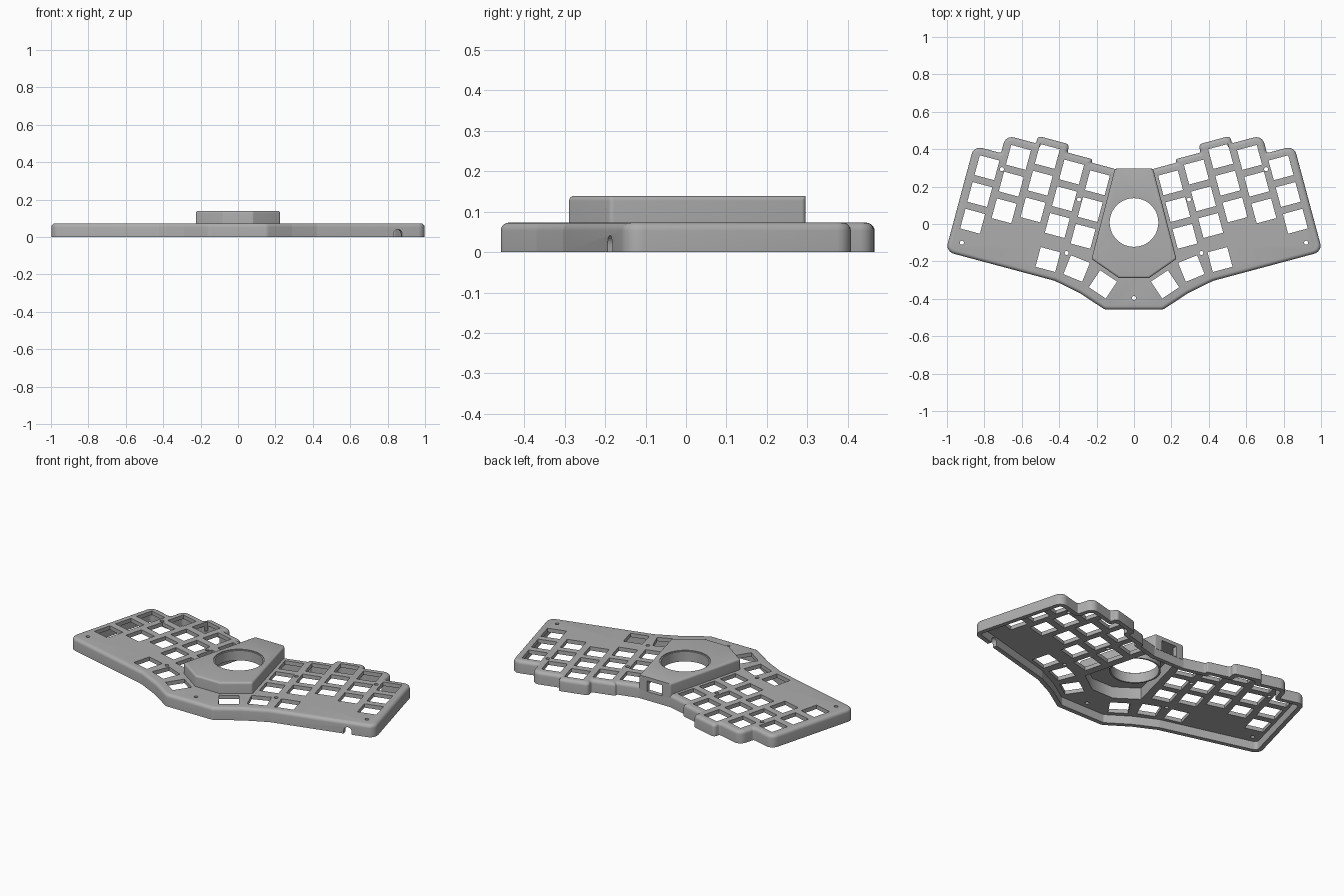
import bpy, bmesh, math
from mathutils import Matrix, Vector

if "Cube" in bpy.data.objects:
    bpy.data.objects.remove(bpy.data.objects["Cube"], do_unlink=True)

grey = bpy.data.materials.new("matte_grey")
grey.use_nodes = True
colour = (0.42, 0.42, 0.42, 1)
grey.diffuse_color = colour
grey.node_tree.nodes["Principled BSDF"].inputs["Base Color"].default_value = colour

TILT = math.radians(15)
TOP, PLATE, HOUSING = 0.073, 0.05, 0.139
WALL = 0.026


def tilted(r, u):
    """Point in the frame of the tilted key columns."""
    return Vector((r * math.cos(TILT) - u * math.sin(TILT),
                   r * math.sin(TILT) + u * math.cos(TILT)))


def mirrored(half):
    """Close a right-half outline listed front to back."""
    return half + [Vector((-p.x, p.y)) for p in reversed(half)]


def inset(pts, d, fixed=None):
    """Move every edge inwards by d, except the fixed one."""
    out, n = [], len(pts)
    for i, p in enumerate(pts):
        a, b = (p - pts[i - 1]).normalized(), (pts[(i + 1) % n] - p).normalized()
        da = 0 if (i - 1) % n == fixed else d
        db = 0 if i == fixed else d
        na, nb = Vector((-a.y, a.x)), Vector((-b.y, b.x))
        det = na.x * nb.y - na.y * nb.x
        out.append(p + Vector((da * nb.y - db * na.y, db * na.x - da * nb.x)) / det)
    return out


def rounded(pts, convex, concave, steps=6):
    """Replace each corner with an arc-like curve of fixed point count."""
    out, n = [], len(pts)
    for i, p in enumerate(pts):
        a, b = pts[i - 1] - p, pts[(i + 1) % n] - p
        turn = math.pi - a.angle(b)
        r = convex if b.x * a.y - b.y * a.x > 0 else concave
        t = min(r * math.tan(turn / 2), 0.47 * min(a.length, b.length))
        r = t / math.tan(turn / 2)
        ua, ub = a.normalized(), b.normalized()
        centre = p + (ua + ub).normalized() * (r / math.cos(turn / 2))
        s, e = p + ua * t - centre, p + ub * t - centre
        for k in range(steps + 1):
            f = k / steps
            v = (s * math.sin((1 - f) * turn) + e * math.sin(f * turn)) / math.sin(turn)
            out.append(centre + v)
    return out


def make(name, bm):
    bmesh.ops.recalc_face_normals(bm, faces=bm.faces)
    mesh = bpy.data.meshes.new(name)
    bm.to_mesh(mesh)
    bm.free()
    mesh.materials.append(grey)
    obj = bpy.data.objects.new(name, mesh)
    bpy.context.collection.objects.link(obj)
    return obj


def loft(bm, rings, caps=True):
    """Skin stacked (points, z) rings."""
    loops = [[bm.verts.new((p.x, p.y, z)) for p in pts] for pts, z in rings]
    for lo, hi in zip(loops, loops[1:]):
        for i in range(len(lo)):
            j = (i + 1) % len(lo)
            bm.faces.new((lo[i], lo[j], hi[j], hi[i]))
    if caps:
        bm.faces.new(loops[0][::-1])
        bm.faces.new(loops[-1])


def domed(name, pts, z0, z1, edge, convex, concave, fixed=None):
    """Prism with a rounded upper rim."""
    levels = [(0, z0)]
    for k in range(6):
        a = k / 5 * math.pi / 2
        levels.append((edge * (1 - math.cos(a)), z1 - edge + edge * math.sin(a)))
    bm = bmesh.new()
    loft(bm, [(rounded(inset(pts, d, fixed), max(convex - d, 0.002), concave + d), z)
              for d, z in levels])
    return make(name, bm)


def prism(name, pts, z0, z1):
    bm = bmesh.new()
    loft(bm, [(pts, z0), (pts, z1)])
    return make(name, bm)


def circle(r, n, c=(0, 0)):
    return [Vector((c[0] + r * math.cos(k * math.tau / n),
                    c[1] + r * math.sin(k * math.tau / n))) for k in range(n)]


def cut(obj, *cutters):
    for c in cutters:
        m = obj.modifiers.new("cut", 'BOOLEAN')
        m.operation, m.solver, m.object = 'DIFFERENCE', 'EXACT', c
        bpy.context.view_layer.objects.active = obj
        bpy.ops.object.modifier_apply(modifier=m.name)


# Case outline: front edge, tilted side, then the stepped column tops
half = [Vector((0.155, -0.458)), Vector((0.289, -0.37)), tilted(0.33, -0.403),
        tilted(0.935, -0.403), tilted(0.935, 0.182)]
tops = [(0.785, 0.182), (0.618, 0.281), (0.443, 0.322), (0.305, 0.277), (0.175, 0.258)]
for (r, u), (_, nxt) in zip(tops, tops[1:]):
    half += [tilted(r, u), tilted(r, nxt)]
half.append(tilted(*tops[-1]))
outline = mirrored(half)
case = domed("case_shell", outline, 0, TOP, 0.02, 0.045, 0.01)
cavity = prism("case_cavity", rounded(inset(outline, WALL), 0.02, 0.03), -0.1, PLATE)

# Raised ball housing
block = mirrored([Vector((0.08, -0.289)), Vector((0.227, -0.187)), Vector((0.102, 0.296))])
housing = domed("ball_housing", block, PLATE + 0.001, HOUSING, 0.012, 0.014, 0.01, fixed=2)
housing_cavity = prism("housing_cavity", inset(block, WALL), -0.1, HOUSING - 0.02)
CENTRE = (0, 0.008)
ball_hole = prism("ball_hole", circle(0.137, 64, CENTRE), 0.02, 0.3)

# Key openings and screw holes, both halves
square = [Vector(p) for p in ((-1, -1), (1, -1), (1, 1), (-1, 1))]
columns = [(0.246, 0.014), (0.394, 0.034), (0.541, 0.081), (0.689, 0.036), (0.837, -0.061)]
keys = [(tilted(r, u + row * 0.148), TILT) for r, u in columns for row in (-1, 0, 1)]
keys += [(Vector((0.46, -0.19)), TILT), (Vector((0.307, -0.238)), math.radians(22)),
         (Vector((0.166, -0.323)), math.radians(34))]
screws = [(0.92, -0.1), (0.706, 0.293), (0.294, 0.13), (0.36, -0.155)]
bm = bmesh.new()
for side in (1, -1):
    for c, a in keys:
        spin = Matrix.Rotation(a, 2)
        pts = [c + spin @ (p * 0.0545) for p in square]
        pts = [Vector((side * p.x, p.y)) for p in pts]
        loft(bm, [(pts, 0.02), (pts, 0.2)])
    for x, y in screws:
        pts = circle(0.011, 16, (side * x, y))
        loft(bm, [(pts, 0.02), (pts, 0.2)])
pts = circle(0.011, 16, (0, -0.395))
loft(bm, [(pts, 0.02), (pts, 0.2)])
openings = make("openings", bm)

# Arched cable slot through the front wall
arch = [Vector((-0.023, -0.1)), Vector((0.023, -0.1))]
arch += [Vector((0.023 * math.cos(k * math.pi / 10), 0.018 + 0.023 * math.sin(k * math.pi / 10)))
         for k in range(11)]
slot = prism("cable_slot", arch, -0.04, 0.04)
spot = tilted(0.777, -0.4)
slot.data.transform(Matrix.Translation((spot.x, spot.y, 0)) @ Matrix.Rotation(TILT, 4, 'Z')
                    @ Matrix.Rotation(math.pi / 2, 4, 'X'))

# Square port in the back wall
port = prism("back_port", [Vector((p.x * 0.05, 0.29 + p.y * 0.05)) for p in square], 0.053, 0.117)

cut(case, cavity, housing_cavity, openings, slot, port)
cut(housing, housing_cavity, ball_hole, port)
for helper in (cavity, housing_cavity, ball_hole, openings, slot, port):
    bpy.data.objects.remove(helper, do_unlink=True)

# Collar lining the ball opening
bm = bmesh.new()
loft(bm, [(circle(r, 64, CENTRE), z) for r, z in
          ((0.139, 0.075), (0.139, 0.134), (0.13, 0.134), (0.13, 0.075), (0.139, 0.075))],
     caps=False)
bmesh.ops.remove_doubles(bm, verts=bm.verts, dist=0.0001)
collar = make("ball_collar", bm)

bpy.ops.object.select_all(action='DESELECT')
for obj in (case, housing, collar):
    obj.select_set(True)
bpy.context.view_layer.objects.active = case
bpy.ops.object.shade_smooth_by_angle(angle=math.radians(35))
